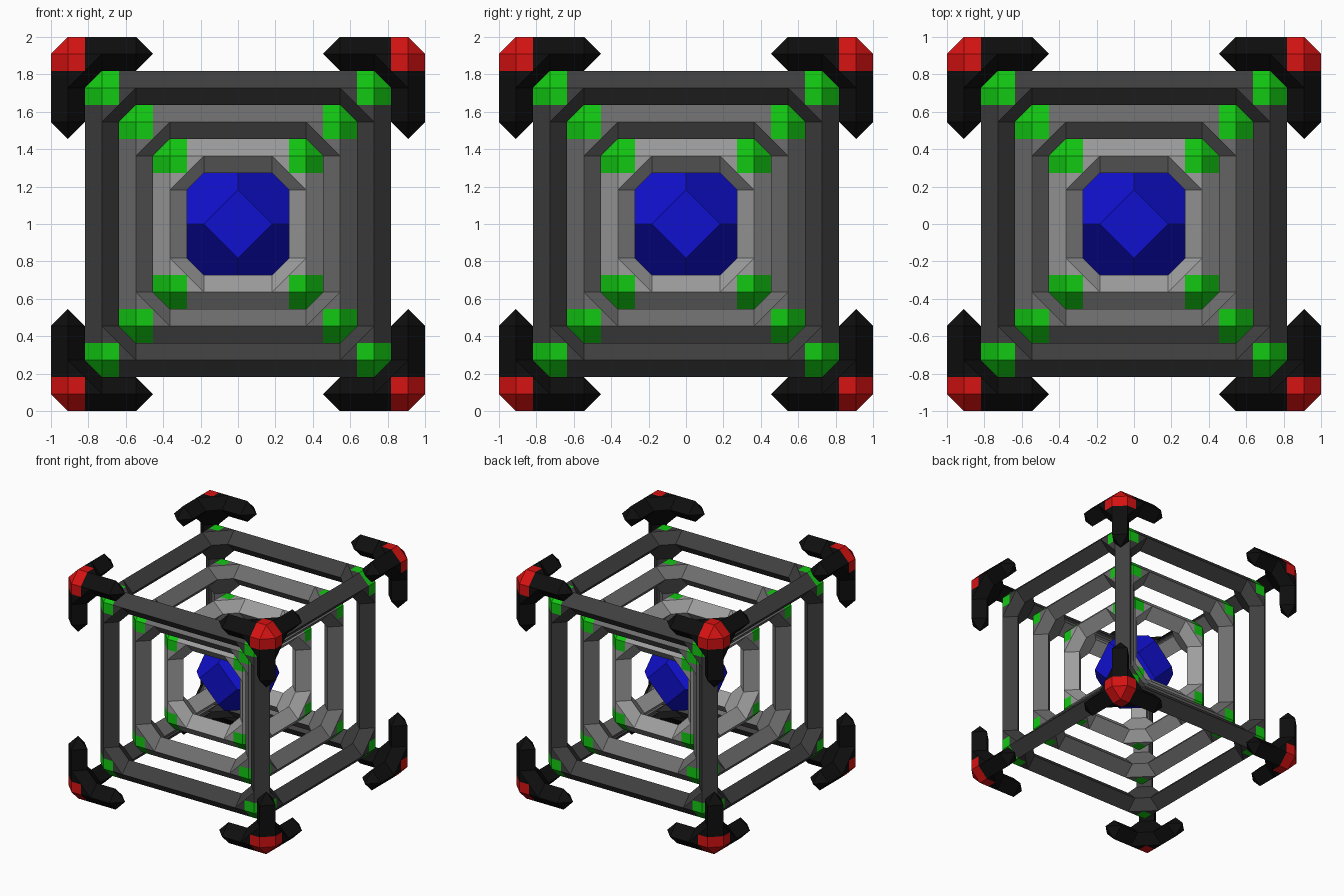
import bpy, bmesh
from itertools import product, permutations
from mathutils import Vector

if "Cube" in bpy.data.objects:
    bpy.data.objects.remove(bpy.data.objects["Cube"])

U = 1 / 11          # half of one grid cell; every point sits on this grid


def material(name, rgb):
    m = bpy.data.materials.new(name)
    m.diffuse_color = (*rgb, 1)
    m.use_nodes = True
    m.node_tree.nodes["Principled BSDF"].inputs["Base Color"].default_value = m.diffuse_color
    return m


RED = material("red", (0.67, 0.006, 0.006))
GREEN = material("green", (0.006, 0.58, 0.006))
BLUE = material("blue", (0.005, 0.005, 0.62))
BLACK = material("black", (0.0045, 0.0045, 0.0045))


def on_axis(axis, along, a, b):
    p = [a, b]
    p.insert(axis, along)
    return Vector(p)


def diamond(axis, along, r):
    """Diamond cross-section of a bar running along one axis."""
    return [on_axis(axis, along, r + a, r + b)
            for a, b in ((1, 0), (0, 1), (-1, 0), (0, -1))]


def hull(bm, points, open_levels=()):
    """Convex block, left open where it joins its neighbours."""
    verts = [bm.verts.new(p) for p in points]
    out = bmesh.ops.convex_hull(bm, input=verts)
    faces = [f for f in out["geom"] if isinstance(f, bmesh.types.BMFace)]
    bmesh.ops.recalc_face_normals(bm, faces=faces)
    caps = [f for f in faces
            if any(all(abs(v.co[i] - lv) < 1e-4 for v in f.verts)
                   for i in range(3) for lv in open_levels)]
    bmesh.ops.delete(bm, geom=caps, context='FACES')


def finish(bm, name, mats, mirrored=True):
    bmesh.ops.remove_doubles(bm, verts=bm.verts, dist=1e-4)
    bmesh.ops.dissolve_limit(bm, angle_limit=0.01, verts=bm.verts,
                             edges=bm.edges, delimit={'MATERIAL'})
    bmesh.ops.scale(bm, vec=(U, U, U), verts=bm.verts)
    mesh = bpy.data.meshes.new(name)
    bm.to_mesh(mesh)
    bm.free()
    for m in mats:
        mesh.materials.append(m)
    ob = bpy.data.objects.new(name, mesh)
    ob.location.z = 1
    bpy.context.collection.objects.link(ob)
    if mirrored:
        mod = ob.modifiers.new("Mirror", 'MIRROR')
        mod.use_axis = (True, True, True)


def octant(name, r, mats, claw=False):
    """One corner joint and its three arms, mirrored to all eight corners."""
    bm = bmesh.new()
    # corner joint with inner fillets
    joint = [on_axis(i, r + 1, r, r) for i in range(3)]
    for i in range(3):
        joint += diamond(i, r - 2, r)
    hull(bm, joint, (r - 2,))
    # arms: pointed stubs on the claws, half bars on the frames
    for i in range(3):
        if claw:
            end = diamond(i, r - 4, r) + [on_axis(i, r - 5, r, r)]
        else:
            end = diamond(i, 0, r)
        hull(bm, diamond(i, r - 2, r) + end, (r - 2, 0))
    bmesh.ops.remove_doubles(bm, verts=bm.verts, dist=1e-4)
    # coloured tip of the corner
    for i in range(3):
        bmesh.ops.bisect_plane(bm, geom=bm.verts[:] + bm.edges[:] + bm.faces[:],
                               dist=1e-4, plane_co=(r - 1,) * 3,
                               plane_no=on_axis(i, 1, 0, 0))
    for f in bm.faces:
        f.material_index = int(all(min(v.co) > r - 1 - 1e-3 for v in f.verts))
    finish(bm, name, mats)


# three nested cube frames
for name, r, g in (("outer_frame", 8, 0.05), ("middle_frame", 6, 0.155),
                   ("inner_frame", 4, 0.34)):
    octant(name, r, [material(name + "_grey", (g, g, g)), GREEN])

# eight corner claws
octant("corner_claws", 10, [BLACK, RED], claw=True)

# central gem
bm = bmesh.new()
hull(bm, {p for a, b in product((-2, 2), (-3, 3)) for p in permutations((0, a, b))})
finish(bm, "core_gem", [BLUE], mirrored=False)
